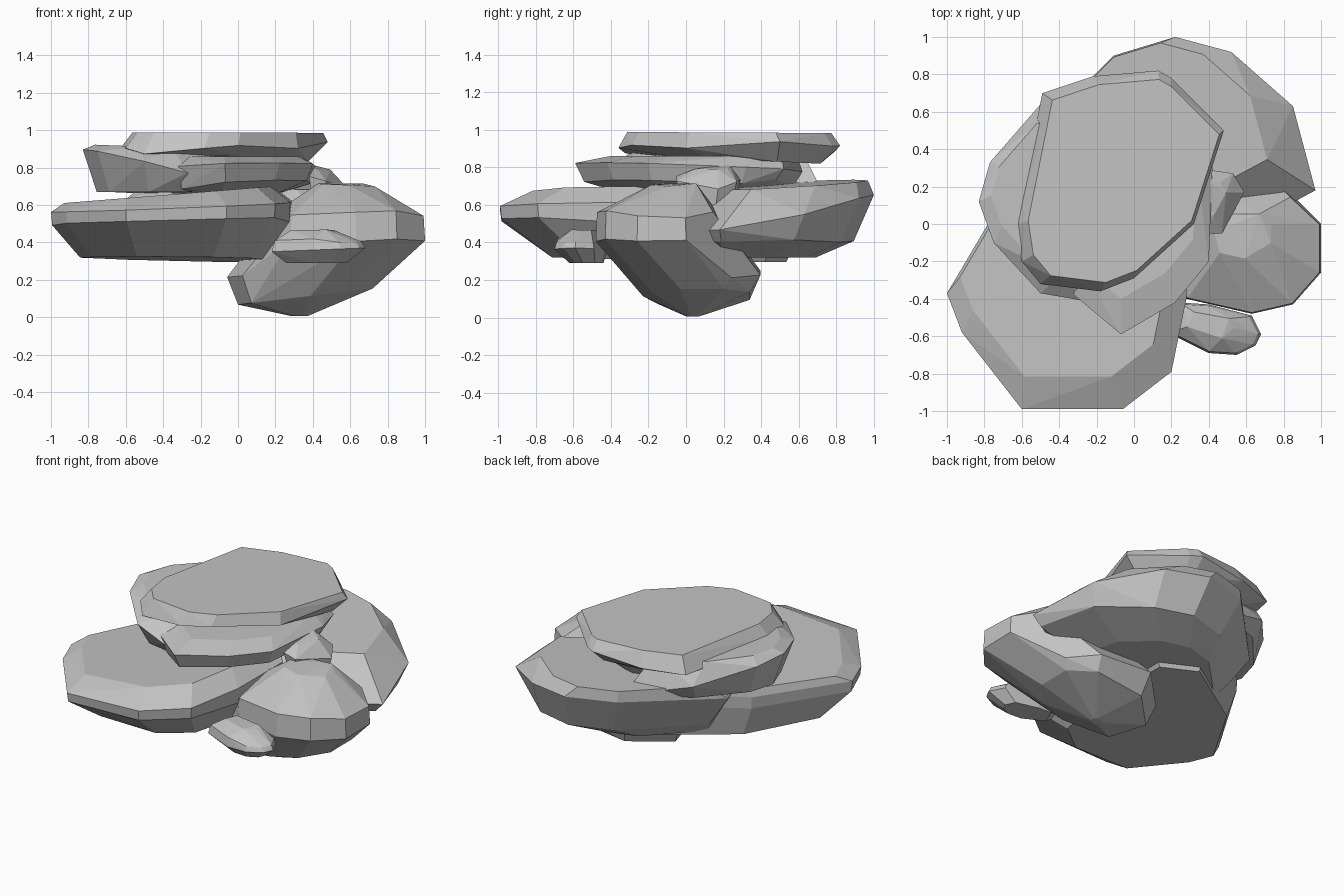
import bpy, bmesh, random

random.seed(4)

# Remove the default object
cube = bpy.data.objects.get("Cube")
if cube:
    bpy.data.objects.remove(cube, do_unlink=True)

# The single stone colour
stone = bpy.data.materials.new("stone_grey")
stone.use_nodes = True
grey = (.55, .55, .55, 1)
stone.diffuse_color = grey
stone.node_tree.nodes["Principled BSDF"].inputs["Base Color"].default_value = grey


def layer(z, scale=1, shift=(0, 0), slope=(0, 0), rough=0):
    """One level of a boulder: the outline resized, moved and tilted."""
    return dict(z=z, scale=scale, shift=shift, slope=slope, rough=rough)


def boulder(name, outline, layers):
    """Wrap a faceted convex stone around several levels of one outline."""
    xs, ys = zip(*outline)
    cx, cy = (min(xs) + max(xs)) / 2, (min(ys) + max(ys)) / 2
    bm = bmesh.new()
    for level in layers:
        for x, y in outline:
            dx, dy = (x - cx) * level["scale"], (y - cy) * level["scale"]
            chip = random.uniform(-level["rough"], level["rough"])
            z = level["z"] + dx * level["slope"][0] + dy * level["slope"][1] + chip
            bm.verts.new((cx + dx + level["shift"][0], cy + dy + level["shift"][1], z))
    hull = bmesh.ops.convex_hull(bm, input=bm.verts)
    loose = {g for g in hull["geom_interior"] + hull["geom_unused"]
             if isinstance(g, bmesh.types.BMVert)}
    bmesh.ops.delete(bm, geom=list(loose), context="VERTS")
    bmesh.ops.dissolve_limit(bm, angle_limit=.06, verts=bm.verts, edges=bm.edges)
    bmesh.ops.recalc_face_normals(bm, faces=bm.faces)
    mesh = bpy.data.meshes.new(name)
    bm.to_mesh(mesh)
    bm.free()
    mesh.materials.append(stone)
    obj = bpy.data.objects.new(name, mesh)
    bpy.context.collection.objects.link(obj)
    return obj


# Wide slab at the front, running back under the stack
boulder("front_slab",
        [(-1, -.37), (-.92, -.58), (-.6, -.99), (-.06, -.99), (.2, -.79),
         (.28, -.4), (.3, .5), (0, .65), (-.65, .22), (-.77, -.08)],
        [layer(.655, .86, (-.02, .06), slope=(.08, 0)),
         layer(.59, slope=(.04, .01)),
         layer(.51, .99, slope=(.02, 0), rough=.015),
         layer(.31, .76, (0, .08), slope=(-.01, -.02))])

# Broad stone at the back, shoulders falling away to a low rim
boulder("back_stone",
        [(.22, 1), (.52, .92), (.85, .63), (.97, .18), (.45, -.1),
         (-.4, 0), (-.6, .4), (-.11, .9)],
        [layer(.71, .76, (-.07, .1), slope=(-.03, .05)),
         layer(.57, slope=(-.07, .18), rough=.015),
         layer(.41, .86, (.05, -.03), rough=.015),
         layer(.32, .62, (-.08, -.1))])

# Leaning boulder on the side, keel reaching the ground
boulder("side_boulder",
        [(1, 0), (1, -.26), (.85, -.43), (.63, -.48), (.28, -.4),
         (.2, -.1), (.45, .15), (.84, .15)],
        [layer(.7, .38, (-.02, .1), rough=.015),
         layer(.55, .98, rough=.02),
         layer(.42, rough=.02),
         layer(.23, 1.02, (-.25, .24), rough=.02),
         layer(.11, .9, (-.24, .22), slope=(.12, 0)),
         layer(.005, .1, (-.27, .2))])

# Stone on the upper left of the stack
boulder("upper_left_stone",
        [(-.83, .12), (-.77, .33), (-.5, .64), (-.05, .74), (-.02, -.25),
         (-.27, -.41), (-.5, -.37), (-.75, -.1)],
        [layer(.91, .74, (-.04, .02), slope=(-.04, 0)),
         layer(.78, slope=(-.28, -.06)),
         layer(.67, .84, (.01, .01))])

# Middle slab under the cap
boulder("middle_slab",
        [(-.07, -.59), (.22, -.42), (.4, -.2), (.42, .32), (.36, .52),
         (0, .62), (-.4, .5), (-.45, .1), (-.32, -.38)],
        [layer(.86, .82, (-.01, .08)),
         layer(.8, slope=(.03, -.04)),
         layer(.71, .92, slope=(.04, 0), rough=.015),
         layer(.66, .65, (-.05, .05))])

# Flat cap stone
boulder("cap_slab",
        [(-.49, .7), (-.22, .79), (.13, .82), (.2, .78), (.48, .5), (.36, .3),
         (.32, 0), (.16, -.12), (0, -.29), (-.18, -.36), (-.5, -.32),
         (-.6, -.2), (-.63, 0), (-.58, .25)],
        [layer(.985, .92, (.02, 0), slope=(0, -.005)),
         layer(.905, slope=(.03, 0), rough=.02),
         layer(.84, .72, (.05, .06), slope=(0, -.05))])

# Small pebble resting at the front
boulder("front_pebble",
        [(.18, -.58), (.4, -.69), (.55, -.7), (.65, -.65), (.68, -.59),
         (.63, -.49), (.4, -.43), (.25, -.42)],
        [layer(.46, .5, (-.02, .02), rough=.01),
         layer(.41, .93, slope=(-.03, 0), rough=.01),
         layer(.36, slope=(.04, 0)),
         layer(.29, .65, (-.01, .03))])

# Tiny wedged chip between the stack and the side boulder
boulder("wedged_chip",
        [(.38, -.05), (.47, -.05), (.52, .1), (.59, .17), (.53, .27), (.4, .29)],
        [layer(.79, .55, (-.05, .02), slope=(-.2, .1), rough=.01),
         layer(.72, slope=(-.2, 0), rough=.02),
         layer(.6, .8)])
